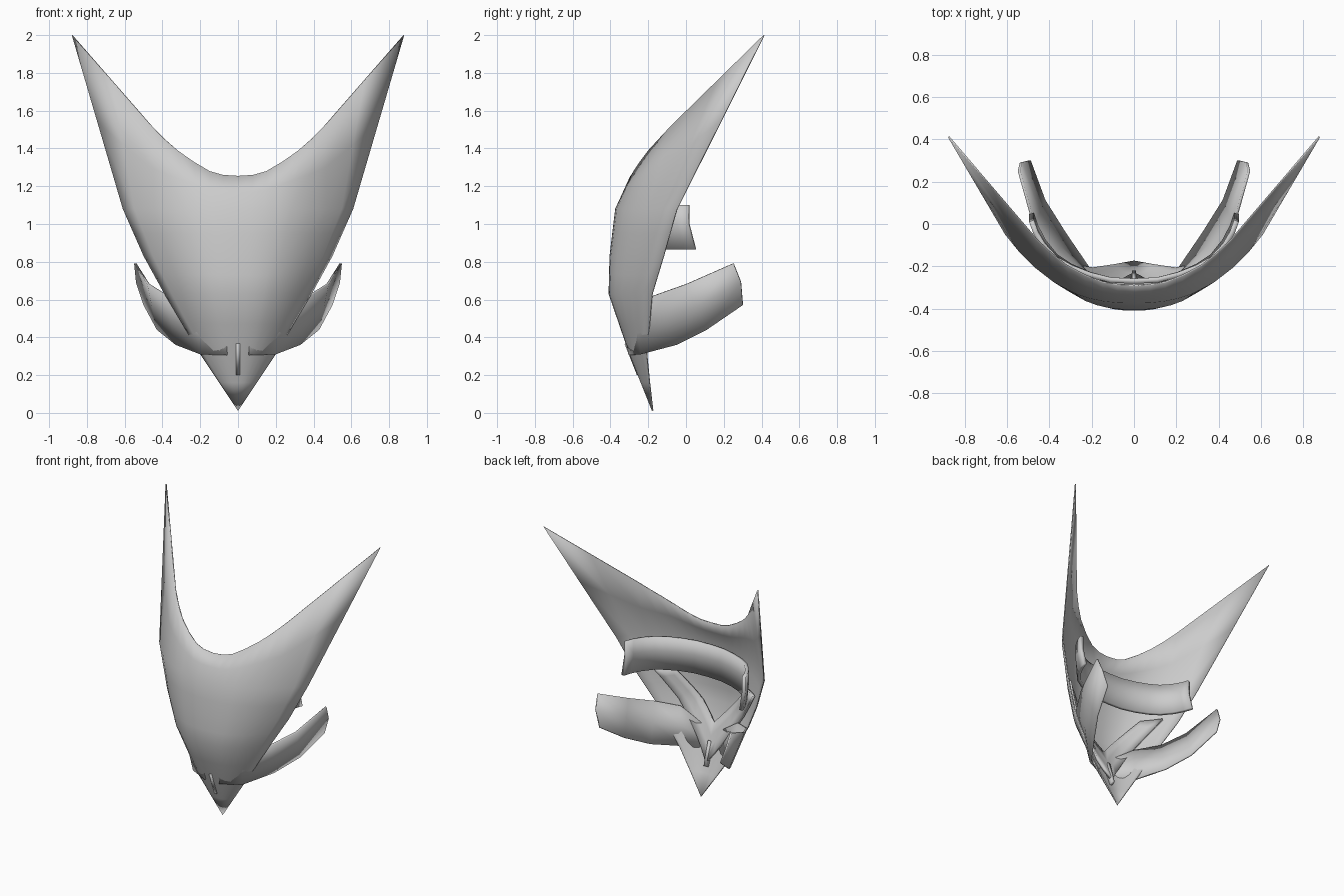
import bpy
import bmesh
import math

cube = bpy.data.objects.get("Cube")
if cube:
    bpy.data.objects.remove(cube, do_unlink=True)

grey = bpy.data.materials.new("plain_grey")
grey.use_nodes = True
grey.diffuse_color = (0.6, 0.6, 0.6, 1)
grey.node_tree.nodes["Principled BSDF"].inputs["Base Color"].default_value = (0.6, 0.6, 0.6, 1)


def lerp_table(table, z):
    """Interpolate the rows of a table keyed by height."""
    for a, b in zip(table, table[1:]):
        if z <= b[0]:
            f = max(0, (z - a[0]) / (b[0] - a[0]))
            return [p + (q - p) * f for p, q in zip(a, b)]
    return table[-1]


def sheet(name, rows, thickness=0.012, offset=0.0, mirror=True, angle=40):
    """Skin a grid of points, mirror it across x and give it thickness."""
    bm = bmesh.new()
    grid = [[bm.verts.new(p) for p in row] for row in rows]
    for r, s in zip(grid, grid[1:]):
        for i in range(len(r) - 1):
            bm.faces.new((r[i], r[i + 1], s[i + 1], s[i]))
    bmesh.ops.remove_doubles(bm, verts=bm.verts, dist=0.0005)
    bmesh.ops.recalc_face_normals(bm, faces=bm.faces)
    # the outer side always looks away from the wearer
    if sum(f.normal.y * f.calc_area() for f in bm.faces) > 0:
        bmesh.ops.reverse_faces(bm, faces=bm.faces)
    mesh = bpy.data.meshes.new(name)
    bm.to_mesh(mesh)
    bm.free()
    ob = bpy.data.objects.new(name, mesh)
    bpy.context.collection.objects.link(ob)
    mesh.materials.append(grey)
    if mirror:
        m = ob.modifiers.new("mirror", 'MIRROR')
        m.use_clip = True
    s = ob.modifiers.new("thickness", 'SOLIDIFY')
    s.thickness = thickness
    s.offset = offset
    bpy.ops.object.select_all(action='DESELECT')
    bpy.context.view_layer.objects.active = ob
    ob.select_set(True)
    bpy.ops.object.shade_smooth_by_angle(angle=math.radians(angle))
    return ob


# Shell section by height: z, centre y, edge x, edge y
SECTION = [(0.01, -0.18, 0.0, -0.18), (0.31, -0.30, 0.20, -0.21),
           (0.63, -0.41, 0.39, -0.18), (0.83, -0.405, 0.50, -0.12),
           (1.08, -0.375, 0.61, -0.05)]


def shell_y(x, z):
    _, yc, xe, ye = lerp_table(SECTION, z)
    u = min(1, x / max(xe, 0.001))
    return yc + (ye - yc) * u ** 2.5


# Face shell with two swept horns
FRACTIONS = (0, 0.12, 0.23, 0.35, 0.46, 0.62, 0.77, 0.9, 1)
rows = []
for z in (0.01, 0.16, 0.31, 0.47, 0.63, 0.73, 0.83, 0.95, 1.08):
    xe = lerp_table(SECTION, z)[2]
    rows.append([(xe * u, shell_y(xe * u, z), z) for u in FRACTIONS])
RIM = [(0, -0.295, 1.255), (0.08, -0.29, 1.26), (0.15, -0.278, 1.28),
       (0.235, -0.245, 1.33), (0.32, -0.20, 1.39), (0.39, -0.145, 1.45),
       (0.46, -0.08, 1.52), (0.67, 0.165, 1.76), (0.88, 0.41, 2.0)]
base = rows[-1]
for f in (0.5, 1):
    rows.append([tuple(a + (b - a) * f for a, b in zip(p, q)) for p, q in zip(base, RIM)])
sheet("face_shell", rows, thickness=0.008, offset=-1)

# Jaw guards sweeping back from the chin
LOWER = [(0.06, -0.305, 0.305), (0.20, -0.24, 0.31), (0.33, -0.05, 0.36),
         (0.43, 0.11, 0.44), (0.50, 0.30, 0.57)]
UPPER = [(0.06, -0.325, 0.46), (0.24, -0.28, 0.58), (0.385, -0.17, 0.62),
         (0.48, 0.0, 0.68), (0.55, 0.25, 0.79)]
middle = [tuple((a + b) / 2 for a, b in zip(p, q)) for p, q in zip(LOWER, UPPER)]
middle[-1] = (0.54, 0.29, 0.69)
sheet("jaw_guard", [LOWER, middle, UPPER], thickness=0.012, offset=-1)

# Forehead band lining the inside of the shell
BAND = [(0, -0.27), (0.11, -0.265), (0.21, -0.24), (0.30, -0.205),
        (0.37, -0.165), (0.43, -0.10), (0.465, -0.04), (0.485, 0.015)]
band_rows = []
for z, back in ((0.865, 0.035), (1.0, 0.0), (1.10, 0.0)):
    band_rows.append([(x, y + back * (x / 0.485) ** 4, z) for x, y in BAND])
sheet("forehead_band", band_rows, thickness=0.025)

# V-shaped inner liner around the eye opening
STEPS = 8
liner = []
for k in range(4):
    w = k / 3
    line = []
    for i in range(STEPS + 1):
        t = i / STEPS
        x = (0.42 - 0.12 * w) * t
        z = 0.24 + 0.62 * t + w * (0.26 - 0.28 * t)
        line.append((x, shell_y(x, z) + 0.035, z))
    liner.append(line)
sheet("eye_liner", liner, thickness=0.02)

# Small upright fin on the chin
sheet("chin_fin", [[(0, -0.26, 0.20), (0, -0.325, 0.365)],
                   [(0, -0.22, 0.22), (0, -0.27, 0.39)]],
      thickness=0.02, mirror=False, angle=20)
